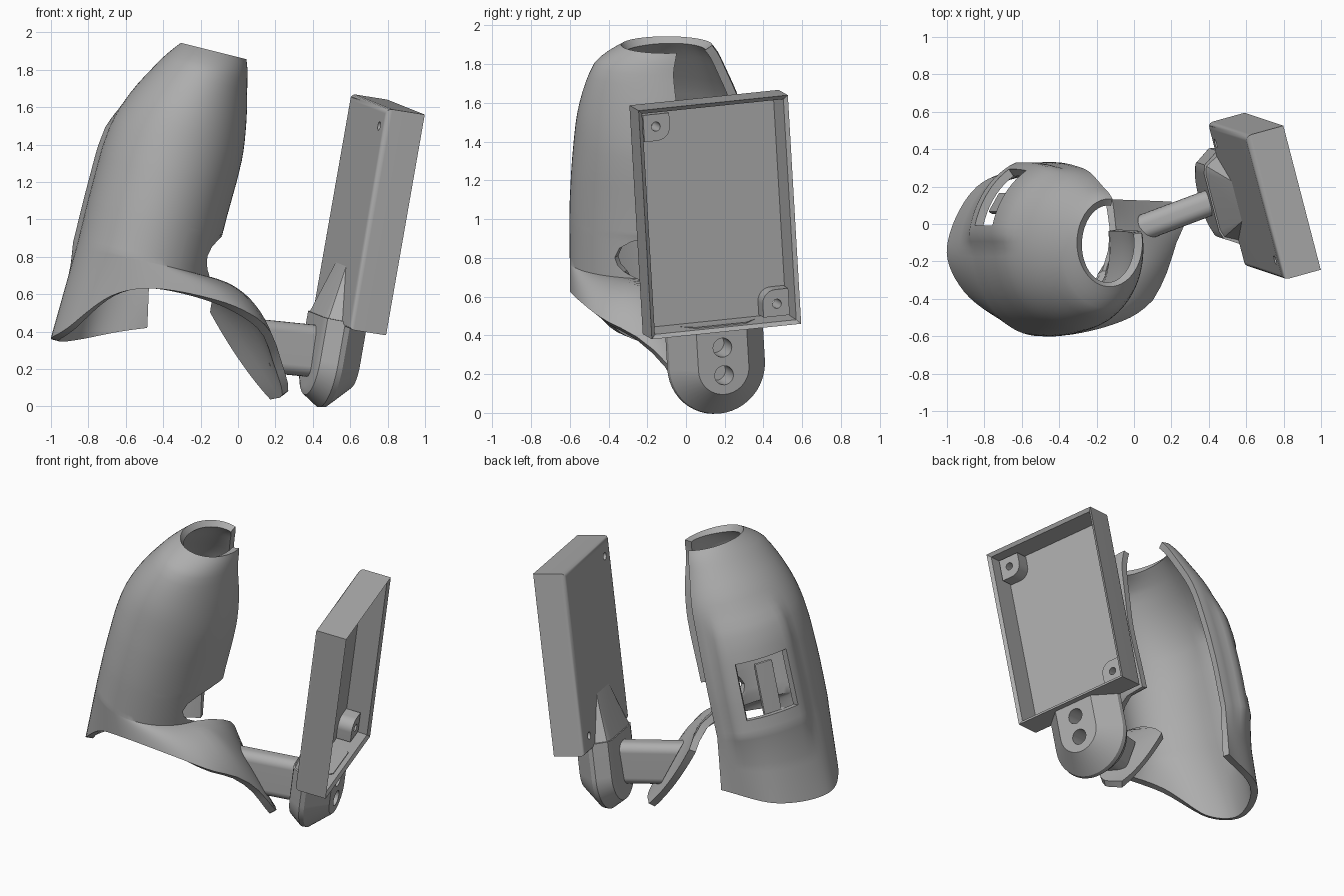
import bpy, bmesh, math
from mathutils import Matrix, Vector

old = bpy.data.objects.get("Cube")
if old:
    bpy.data.objects.remove(old, do_unlink=True)

grey = bpy.data.materials.new("plain grey")
grey.use_nodes = True
grey.diffuse_color = (0.42, 0.42, 0.42, 1)
grey.node_tree.nodes["Principled BSDF"].inputs["Base Color"].default_value = grey.diffuse_color


def make(name, bm, matrix=Matrix()):
    mesh = bpy.data.meshes.new(name)
    bm.to_mesh(mesh)
    bm.free()
    mesh.transform(matrix)
    mesh.materials.append(grey)
    ob = bpy.data.objects.new(name, mesh)
    bpy.context.collection.objects.link(ob)
    return ob


def activate(ob):
    bpy.ops.object.select_all(action='DESELECT')
    ob.select_set(True)
    bpy.context.view_layer.objects.active = ob


def apply(ob, kind, **settings):
    mod = ob.modifiers.new(kind, kind)
    for key, value in settings.items():
        setattr(mod, key, value)
    activate(ob)
    bpy.ops.object.modifier_apply(modifier=mod.name)


def smooth(ob, weighted=True):
    activate(ob)
    bpy.ops.object.shade_smooth_by_angle(angle=math.radians(32))
    if weighted:
        apply(ob, 'WEIGHTED_NORMAL', keep_sharp=True)


def box(lo, hi):
    bm = bmesh.new()
    bmesh.ops.create_cube(bm, size=1)
    lo, hi = Vector(lo), Vector(hi)
    for v in bm.verts:
        v.co = (lo + hi) / 2 + v.co * (hi - lo)
    return bm


def bevel(bm, test, width, segments=3):
    edges = [e for e in bm.edges if test(e)]
    bmesh.ops.bevel(bm, geom=edges, offset=width, segments=segments, profile=0.5, affect='EDGES')


def drill(obs, x, y, radius, lo, hi):
    bm = bmesh.new()
    bmesh.ops.create_cone(bm, cap_ends=True, segments=24, radius1=radius, radius2=radius,
                          depth=hi - lo, matrix=Matrix.Translation((x, y, (lo + hi) / 2)))
    cutter = make("hole_cutter", bm, frame)
    cutter.hide_render = True
    for ob in obs:
        apply(ob, 'BOOLEAN', operation='DIFFERENCE', object=cutter, solver='EXACT')
    bpy.data.objects.remove(cutter, do_unlink=True)


def clamp(t):
    return max(0.0, min(1.0, t))


def lookup(table, t):
    """Smooth curve through a table whose first column ascends."""
    i = 0
    while i < len(table) - 2 and t > table[i + 1][0]:
        i += 1
    a, b = Vector(table[i]), Vector(table[i + 1])
    before, after = Vector(table[max(i - 1, 0)]), Vector(table[min(i + 2, len(table) - 1)])
    span = b[0] - a[0]
    k = clamp((t - a[0]) / span)
    ta = (b - before) * (span / (b[0] - before[0]))
    tb = (after - a) * (span / (after[0] - a[0]))
    h = k * k * (3 - 2 * k)
    return list(a * (1 - h) + b * h + ta * (k * (1 - k) ** 2) - tb * (k * k * (1 - k)))[1:]


# Cuff: open tilted sleeve; level, centre x, radius x, centre y, radius y
SECTIONS = [(0.78, -0.5, 0.36, -0.135, 0.465), (1.1, -0.42, 0.36, -0.135, 0.465),
            (1.4, -0.335, 0.355, -0.135, 0.445), (1.6, -0.265, 0.31, -0.135, 0.415),
            (1.8, -0.18, 0.23, -0.14, 0.335), (1.86, -0.15, 0.2, -0.12, 0.285),
            (1.9, -0.13, 0.175, -0.1, 0.235)]
# Flared lower rim: angle, x, y, z
RIM = [(85, -0.5, 0.33, 0.42), (135, -0.84, 0.2, 0.37), (180, -1, -0.12, 0.36),
       (215, -0.91, -0.36, 0.42), (245, -0.68, -0.53, 0.59), (270, -0.45, -0.6, 0.63),
       (300, -0.12, -0.54, 0.57), (330, 0.09, -0.42, 0.48), (345, 0.18, -0.25, 0.39),
       (355, 0.22, -0.12, 0.28), (375, 0.27, 0.02, 0.09), (395, 0.2, 0.12, 0.06)]
LEVELS = [1.9, 1.88, 1.86, 1.83, 1.8, 1.75, 1.7, 1.65, 1.6, 1.55, 1.5, 1.45, 1.4, 1.3, 1.24,
          1.1, 1.02, 1.005, 1, 0.97, 0.93, 0.88, 0.84, 0.81, 0.78]
ANGLES = range(85, 376, 5)
FLARE = 18


def front_end(level):
    # the front edge is cut back by a rounded notch
    if level > 1.002:
        return 373
    return 330 + 43 * (1 - math.sqrt(1 - ((level - 0.88) / 0.13) ** 2))


def warp(angle, end):
    return angle if angle < 300 else 300 + (angle - 300) * (end - 300) / 75


def sleeve(level, angle, pad=1.0):
    cx, rx, cy, ry = lookup(SECTIONS, level)
    grow = 0.028 * pad * clamp((angle - 100) / 10) * clamp((180 - angle) / 10) * clamp((1.55 - level) * 6)
    c, s = math.cos(math.radians(angle)), math.sin(math.radians(angle))
    x = (rx + grow) * c
    return Vector((cx + x, cy + (ry + grow) * s, level - 0.25 * x))


def flare(s, angle):
    a = warp(angle, front_end(LEVELS[-1]) + 50 * clamp(s * 5))
    top = sleeve(LEVELS[-1], a, 1 - clamp(s * 2))
    rim = Vector(lookup(RIM, a))
    drop = clamp((a - 345) / 50)
    bulge = max(0, math.cos(math.radians(a))) * (1 - drop)
    mid = top.lerp(rim, 0.5)
    mid.z += (top.z - rim.z) * 0.35 * bulge - 0.12 * drop
    mid.x += (rim.x - top.x) * 0.2 * bulge
    return top * (1 - s) ** 2 + mid * 2 * s * (1 - s) + rim * s * s


bm = bmesh.new()
grid = [[bm.verts.new(sleeve(l, warp(a, front_end(l)))) for a in ANGLES] for l in LEVELS]
grid += [[bm.verts.new(flare(i / FLARE, a)) for a in ANGLES] for i in range(1, FLARE + 1)]
for r in range(len(grid) - 1):
    for c, angle in enumerate(ANGLES[:-1]):
        window = r < len(LEVELS) - 1 and 0.88 < LEVELS[r] <= 1.24 and 120 <= angle < 165
        if not window:
            bm.faces.new((grid[r][c], grid[r + 1][c], grid[r + 1][c + 1], grid[r][c + 1]))
bmesh.ops.delete(bm, geom=[v for v in bm.verts if not v.link_faces], context='VERTS')
cuff = make("cuff", bm)
apply(cuff, 'SOLIDIFY', thickness=0.045, offset=-1)
smooth(cuff, weighted=False)

# Small strap bar behind the cuff window
bar = box((-0.015, -0.06, -0.17), (0.015, 0.06, 0.17))
bevel(bar, lambda e: True, 0.008, 2)
turn = Matrix.Rotation(math.radians(-30), 4, 'Z')
smooth(make("strap_bar", bar, Matrix.Translation((-0.7, 0.11, 1.1))
            @ Matrix.Rotation(math.radians(13), 4, 'Y') @ turn))

# Frame of the tray: x across, y up, z out of the open face
across = Vector((-0.25, 0.9625, 0.1)).normalized()
out = across.cross(Vector((0.175, -0.067, 0.983))).normalized()
up = out.cross(across)
frame = Matrix((across, up, out)).transposed().to_4x4()
frame.translation = (0.795, 0.175, 1.01)

# Tray with stepped lip
bm = box((-0.4, -0.6, -0.21), (0.4, 0.6, 0))
bevel(bm, lambda e: all(v.co.z < -0.1 for v in e.verts), 0.03)
face = max(bm.faces, key=lambda f: f.calc_center_median().z)
for width, depth in ((0.03, 0.015), (0.018, 0.15)):
    bmesh.ops.inset_region(bm, faces=[face], thickness=width)
    for v in face.verts:
        v.co.z -= depth
tray = make("tray", bm, frame)

# Screw bosses in opposite corners
for name, side in (("upper_boss", 1), ("lower_boss", -1)):
    bm = box((-0.36, 0.42, -0.18), (-0.22, 0.56, -0.07))
    bevel(bm, lambda e: all(v.co.x > -0.3 and v.co.y < 0.5 for v in e.verts), 0.07, 6)
    boss = make(name, bm, frame @ Matrix.Rotation(0 if side > 0 else math.pi, 4, 'Z'))
    drill([boss, tray], -0.295 * side, 0.495 * side, 0.024, -0.3, 0.05)
    smooth(boss)
smooth(tray)

# Tongue below the tray: stacked rounded outlines
MID = -0.015
bm = bmesh.new()
rings = []
for depth, radius in ((-0.3, 0.16), (-0.285, 0.205), (-0.2, 0.26), (-0.17, 0.255), (-0.045, 0.135)):
    arc = [math.pi * (1 + i / 24) for i in range(25)]
    pts = [(MID - radius, -0.57)]
    pts += [(MID + radius * math.cos(a), -0.8 + radius * math.sin(a)) for a in arc]
    pts += [(MID + radius, -0.57)]
    rings.append([bm.verts.new((x, y, depth)) for x, y in pts])
for low, high in zip(rings, rings[1:]):
    for i in range(len(low)):
        j = (i + 1) % len(low)
        bm.faces.new((low[i], low[j], high[j], high[i]))
bm.faces.new(rings[0][::-1])
bm.faces.new(rings[-1])
bmesh.ops.recalc_face_normals(bm, faces=bm.faces)
tongue = make("tongue", bm, frame)
for y in (-0.69, -0.835):
    drill([tongue], MID, y, 0.05, -0.2, 0.05)
smooth(tongue)

# Wedge that blends the tongue into the tray back
bm = bmesh.new()
for x, y, z in ((0.255, -0.6, -0.19), (0.205, -0.6, -0.285), (0.16, -0.6, -0.3), (0.1, -0.25, -0.2)):
    for side in (-1, 1):
        bm.verts.new((MID + side * x, y, z))
bmesh.ops.convex_hull(bm, input=bm.verts)
smooth(make("tongue_wedge", bm, frame))

# Arm joining the cuff and the tongue, slanted where it meets the cuff
start, end = Vector((0.02, -0.03, 0.335)), Vector((0.46, 0.135, 0.29))
along = (end - start).normalized()
side = Vector((0, 0, 1)).cross(along).normalized()
pose = Matrix((along, side, along.cross(side))).transposed().to_4x4()
pose.translation = start
bm = box((0, -0.07, -0.14), ((end - start).length, 0.07, 0.14))
for v in bm.verts:
    if v.co.x < 0.01 and v.co.z < 0:
        v.co.x += 0.17
bevel(bm, lambda e: abs(e.verts[0].co.x - e.verts[1].co.x) > 0.2, 0.055, 5)
smooth(make("arm", bm, pose))
